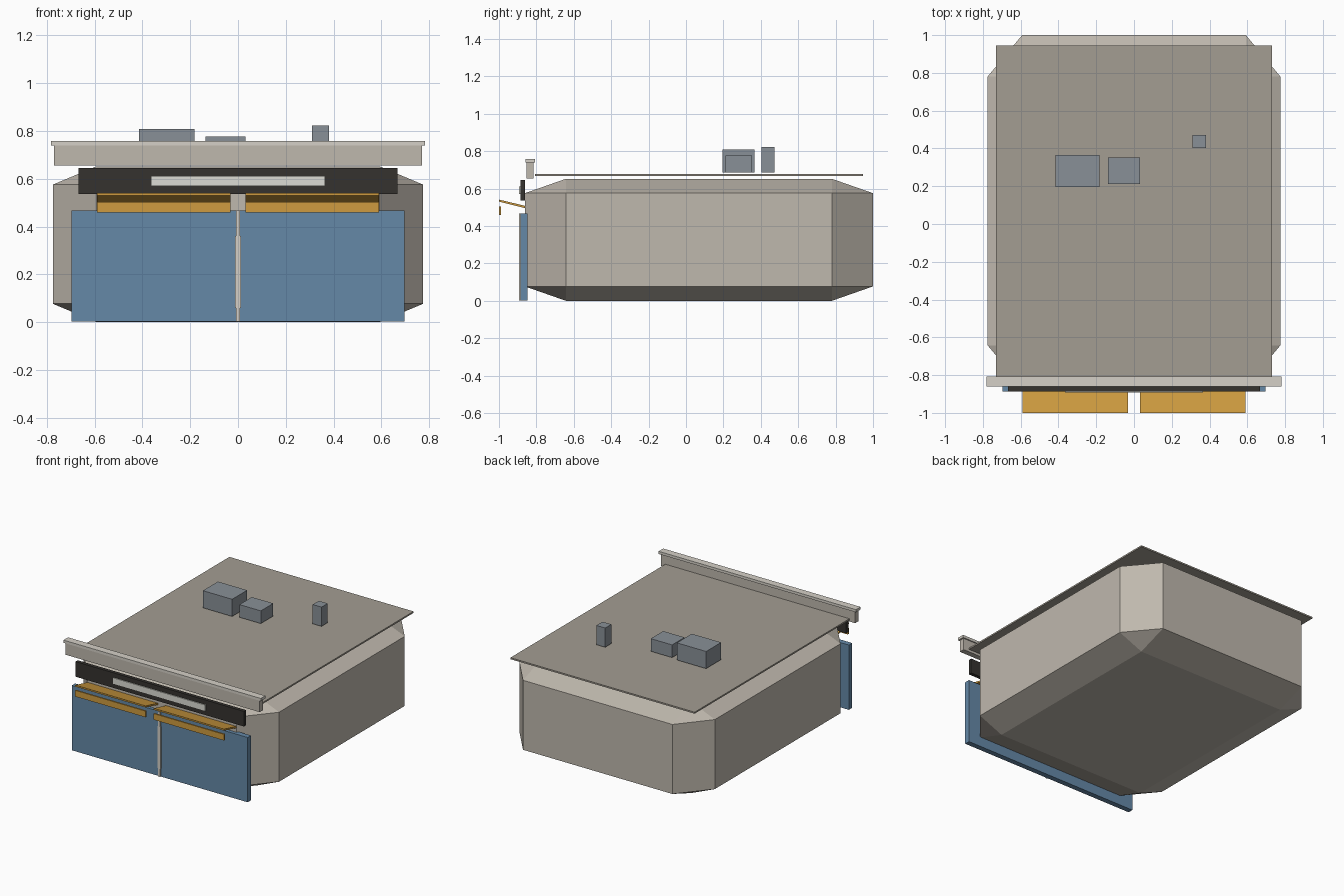
import bpy, bmesh
from mathutils import Vector

if "Cube" in bpy.data.objects:
    bpy.data.objects.remove(bpy.data.objects["Cube"])


def material(name, rgb):
    m = bpy.data.materials.new(name)
    m.diffuse_color = (*rgb, 1)
    m.use_nodes = True
    m.node_tree.nodes["Principled BSDF"].inputs["Base Color"].default_value = m.diffuse_color
    return m


STONE = material("stone", (0.52, 0.48, 0.42))
ROOF = material("roof_tan", (0.37, 0.34, 0.29))
TRIM = material("trim", (0.66, 0.63, 0.57))
GLASS = material("blue_glass", (0.13, 0.25, 0.39))
DARK = material("dark_band", (0.035, 0.032, 0.028))
PALE = material("pale_panel", (0.72, 0.72, 0.66))
AMBER = material("amber_canvas", (0.62, 0.33, 0.05))
METAL = material("unit_grey", (0.25, 0.28, 0.31))


def finish(name, bm, mat):
    bmesh.ops.recalc_face_normals(bm, faces=bm.faces[:])
    me = bpy.data.meshes.new(name)
    bm.to_mesh(me)
    bm.free()
    me.materials.append(mat)
    ob = bpy.data.objects.new(name, me)
    bpy.context.collection.objects.link(ob)
    return ob


def box(name, xs, ys, zs, mat, bevel=0):
    """Box from ranges; a bevel is made on the unit cube, so it scales with it."""
    bm = bmesh.new()
    bmesh.ops.create_cube(bm, size=1)
    if bevel:
        bmesh.ops.bevel(bm, geom=bm.edges[:], offset=bevel, segments=1,
                        affect='EDGES', profile=0.5)
    lo, hi = Vector((xs[0], ys[0], zs[0])), Vector((xs[1], ys[1], zs[1]))
    bmesh.ops.scale(bm, vec=hi - lo, verts=bm.verts[:])
    bmesh.ops.translate(bm, vec=(lo + hi) / 2, verts=bm.verts[:])
    return finish(name, bm, mat)


def extrude_x(name, profile, xs, mat):
    """Extrude a y-z profile along x."""
    bm = bmesh.new()
    face = bm.faces.new([bm.verts.new((xs[0], y, z)) for y, z in profile])
    out = bmesh.ops.extrude_face_region(bm, geom=[face])
    moved = [g for g in out["geom"] if isinstance(g, bmesh.types.BMVert)]
    bmesh.ops.translate(bm, vec=(xs[1] - xs[0], 0, 0), verts=moved)
    return finish(name, bm, mat)


# Main building and flat roof
box("building_body", (-.775, .775), (-.862, 1.0), (0, .652), STONE, bevel=.118)
box("roof_slab", (-.73, .73), (-.808, .945), (.668, .679), ROOF)

# Front parapet with overhanging cap
box("parapet", (-.77, .77), (-.854, -.815), (.655, .741), STONE)
box("parapet_cap", (-.782, .782), (-.859, -.807), (.739, .758), TRIM)

# Sign band and blank panel
box("sign_band", (-.667, .667), (-.886, -.861), (.537, .645), DARK)
box("sign_panel", (-.365, .365), (-.893, -.884), (.57, .612), PALE)

# Shop window, centre mullion and thicker pull bar
box("shop_window", (-.697, .697), (-.886, -.848), (.002, .466), GLASS)
box("mullion", (-.008, .008), (-.893, -.882), (.002, .466), TRIM)
box("door_pull", (-.012, .012), (-.893, -.884), (.06, .36), TRIM)

# Two awnings, each a tilted sheet and a hanging valance
slope = [(-1.0, .541), (-1.0, .530), (-.862, .496), (-.862, .508)]
for side, xs in (("left", (-.59, -.032)), ("right", (.032, .59))):
    extrude_x(f"awning_{side}", slope, xs, AMBER)
    box(f"valance_{side}", xs, (-1.0, -.989), (.459, .503), AMBER)

# Rooftop equipment
for i, (xs, ys, top) in enumerate([((-.415, -.183), (.195, .365), .808),
                                   ((-.137, .032), (.212, .353), .776),
                                   ((.31, .38), (.403, .472), .823)]):
    box(f"roof_unit_{i + 1}", xs, ys, (.685, top), METAL)
